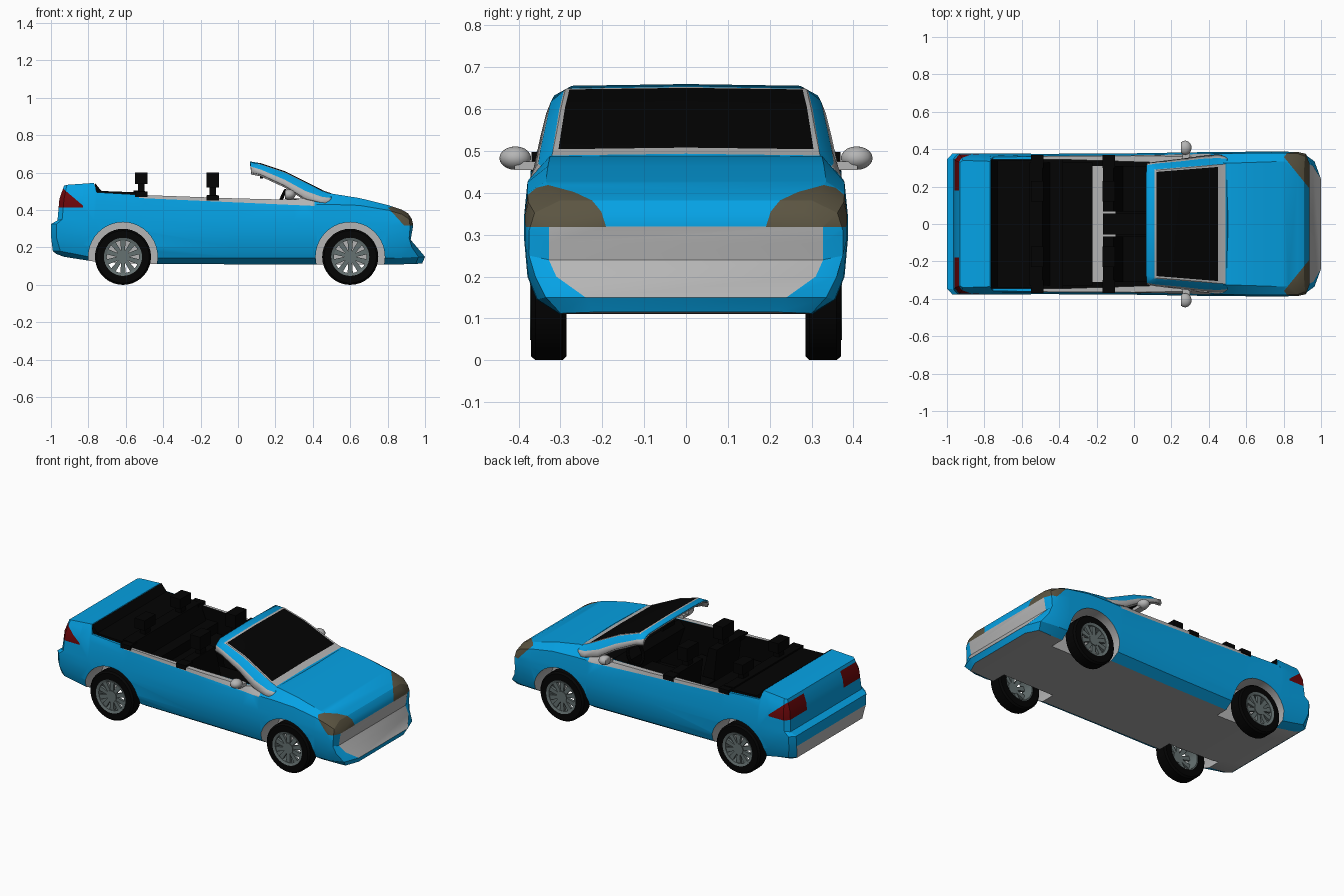
import bpy, bmesh, math
from mathutils import Vector, Matrix

if "Cube" in bpy.data.objects:
    bpy.data.objects.remove(bpy.data.objects["Cube"])

# Palette shared by every object in the same slot order
COLOURS = [("blue_paint", (0.0015, 0.36, 0.78)), ("light_grey", (0.46, 0.46, 0.46)),
           ("black", (0.001, 0.001, 0.001)), ("dark_red", (0.15, 0.002, 0.003)),
           ("lamp_brown", (0.105, 0.09, 0.054)), ("underside_grey", (0.39, 0.39, 0.39)),
           ("rim_grey", (0.13, 0.165, 0.165))]
MATS = []
for label, col in COLOURS:
    m = bpy.data.materials.new(label)
    m.diffuse_color = (*col, 1)
    m.use_nodes = True
    m.node_tree.nodes["Principled BSDF"].inputs["Base Color"].default_value = m.diffuse_color
    MATS.append(m)
BLUE, GREY, BLACK, RED, LAMP, UNDER, RIM = range(7)


def finish(name, bm, mat=None, normals=True):
    if mat is not None:
        for f in bm.faces:
            f.material_index = mat
    if normals:
        bmesh.ops.recalc_face_normals(bm, faces=bm.faces[:])
    me = bpy.data.meshes.new(name)
    bm.to_mesh(me)
    bm.free()
    for m in MATS:
        me.materials.append(m)
    ob = bpy.data.objects.new(name, me)
    bpy.context.collection.objects.link(ob)
    return ob


def activate(ob):
    bpy.ops.object.select_all(action='DESELECT')
    ob.select_set(True)
    bpy.context.view_layer.objects.active = ob


def smooth(ob, deg=25):
    activate(ob)
    bpy.ops.object.shade_smooth_by_angle(angle=math.radians(deg))


def paint(bm, planes, mat):
    """Cut out the convex region bounded by (point, inward normal) planes and colour it."""
    faces = bm.faces[:]
    for co, no in planes:
        co, no = Vector(co), Vector(no)
        geom = set(faces)
        for f in faces:
            geom.update(f.edges)
            geom.update(f.verts)
        res = bmesh.ops.bisect_plane(bm, geom=list(geom), dist=1e-5, plane_co=co, plane_no=no)
        faces = [f for f in res["geom"] if isinstance(f, bmesh.types.BMFace) and f.is_valid
                 and (f.calc_center_median() - co).dot(no) > 0]
    for f in faces:
        f.material_index = mat


def prism(name, pts, y0, y1, mat):
    """Extrude an x-z outline across y."""
    bm = bmesh.new()
    a = [bm.verts.new((x, y0, z)) for x, z in pts]
    b = [bm.verts.new((x, y1, z)) for x, z in pts]
    bm.faces.new(a)
    bm.faces.new(b[::-1])
    for i in range(len(pts)):
        j = (i + 1) % len(pts)
        bm.faces.new((a[i], b[i], b[j], a[j]))
    return finish(name, bm, mat)


def box(name, x0, x1, y0, y1, z0, z1, mat):
    return prism(name, [(x0, z0), (x1, z0), (x1, z1), (x0, z1)], y0, y1, mat)


# ---- Body shell: lofted rings of seven half-points, mirrored in y ----
def ring(x, zt, yt, zs, w, zb):
    return [(x, yt, zt), (x, w - .008, zs), (x, w, .345), (x, w, .29),
            (x, w - .008, .2), (x, w - .03, .145), (x, w - .085, zb)]


REAR = [[(-.93, .33, .53), (-.955, .34, .46), (-.965, .35, .345), (-1, .345, .325),
         (-1, .34, .26), (-.99, .32, .18), (-.97, .3, .165)],
        [(-.915, .34, .535), (-.93, .37, .46), (-.94, .376, .35), (-.97, .378, .325),
         (-.97, .373, .25), (-.95, .35, .18), (-.93, .3, .15)]]
FRONT = [[(.91, .3, .382), (.915, .362, .352), (.92, .375, .31), (.915, .375, .25),
          (.93, .36, .2), (.965, .335, .15), (.95, .3, .112)],
         [(.928, .28, .355), (.937, .328, .32), (.93, .328, .28), (.923, .328, .24),
          (.958, .31, .2), (1, .24, .15), (.985, .22, .115)]]
STATIONS = [(-.77, .545, .335, .47, .378, .125), (-.755, .495, .357, .45, .378, .122),
            (-.5, .48, .362, .43, .375, .112), (0, .462, .365, .42, .378, .11),
            (.3, .455, .36, .42, .383, .11), (.42, .48, .335, .43, .385, .11),
            (.5, .488, .325, .43, .385, .11), (.65, .464, .33, .425, .387, .11),
            (.8, .427, .335, .4, .387, .11), (.875, .402, .318, .378, .385, .11)]
bm = bmesh.new()
loops = []
for r in REAR + [ring(*s) for s in STATIONS] + FRONT:
    loops.append([bm.verts.new(p) for p in r]
                 + [bm.verts.new((x, -y, z)) for x, y, z in reversed(r)])
for a, b in zip(loops, loops[1:]):
    for i in range(14):
        j = (i + 1) % 14
        f = bm.faces.new((a[i], a[j], b[j], b[i]))
        f.material_index = UNDER if i == 6 else BLUE
for end, grey_rows in ((loops[0], (4,)), (loops[-1], (1, 2, 3, 4))):
    for i in range(6):
        f = bm.faces.new((end[i], end[i + 1], end[12 - i], end[13 - i]))
        f.material_index = GREY if i in grey_rows else BLUE
bmesh.ops.recalc_face_normals(bm, faces=bm.faces[:])
for s in (1, -1):
    # headlamps, tail lamps and waist trim
    paint(bm, [((.798, 0, 0), (1, 0, 0)), ((0, 0, .318), (0, 0, 1)),
               ((.80, .36 * s, 0), (.16, .13 * s, 0)), ((.795, 0, .42), (.11, 0, .1))], LAMP)
    paint(bm, [((-.83, 0, 0), (-1, 0, 0)), ((0, .18 * s, 0), (0, s, 0)),
               ((0, 0, .415), (0, 0, 1)), ((0, 0, .512), (0, 0, -1)),
               ((-.83, 0, .425), (-.085, 0, -.1))], RED)
    paint(bm, [((-.53, 0, 0), (1, 0, 0)), ((.41, 0, 0), (-1, 0, 0)),
               ((0, .33 * s, 0), (0, s, 0)), ((-.5, 0, .463), (.045, 0, 1))], GREY)
body = finish("body", bm, normals=False)

# Cabin opening and wheel wells are cut out of the shell
cutters = [box("cabin_cut", -.38, .40, -.345, .345, .16, .7, BLACK),
           box("rear_cabin_cut", -.765, -.37, -.345, .345, .4, .7, BLACK)]
for v in cutters[0].data.vertices:
    if v.co.x > 0:
        v.co.y *= .32 / .345
WHEEL_X = (-.615, .6)
for x in WHEEL_X:
    for s in (1, -1):
        bm = bmesh.new()
        bmesh.ops.create_cone(bm, cap_ends=True, segments=40, radius1=.185, radius2=.185, depth=.3,
                              matrix=Matrix.Translation((x, .36 * s, .15)) @ Matrix.Rotation(math.pi / 2, 4, 'X'))
        cutters.append(finish("well_cut", bm, GREY))
for c in cutters:
    activate(body)
    mod = body.modifiers.new("cut", 'BOOLEAN')
    mod.operation, mod.solver, mod.object = 'DIFFERENCE', 'EXACT', c
    bpy.ops.object.modifier_apply(modifier=mod.name)
    bpy.data.objects.remove(c)
smooth(body)

# ---- Windscreen, header and pillars: curved sheet with a grey inner liner ----
SCREEN = [[(.065, .272, .652), (.068, .312, .63), (.07, .322, .60)],
          [(.12, .287, .643), (.12, .32, .615), (.12, .33, .59)],
          [(.25, .297, .60), (.25, .332, .56), (.25, .345, .53)],
          [(.36, .307, .545), (.36, .345, .50), (.36, .36, .46)],
          [(.45, .316, .499), (.45, .35, .468), (.44, .368, .44)],
          [(.5, .32, .481), (.5, .345, .462), (.48, .365, .435)]]


def screen_sheet(name, base, drop, inset, thick):
    bm = bmesh.new()
    rows = []
    for r in SCREEN:
        half = [(x, y - inset, z - drop) for x, y, z in r]
        crown = (half[0][0], 0, half[0][2] + .004)
        pts = half[::-1] + [crown] + [(x, -y, z) for x, y, z in half]
        rows.append([bm.verts.new(p) for p in pts])
    for a, b in zip(rows, rows[1:]):
        for i in range(6):
            f = bm.faces.new((a[i], b[i], b[i + 1], a[i + 1]))
            f.material_index = GREY if i in (0, 5) else base  # lower pillar edge is trim
    # trim frame, then the glass inside it
    for mat, x0, x1, w in ((GREY, .108, .487, .288), (BLACK, .12, .447, .277)):
        paint(bm, [((x0, 0, 0), (1, 0, 0)), ((x1, 0, 0), (-1, 0, 0)),
                   ((.1, w, 0), (.08, -1, 0)), ((.1, -w, 0), (.08, 1, 0))], mat)
    ob = finish(name, bm)
    mod = ob.modifiers.new("thickness", 'SOLIDIFY')
    mod.thickness, mod.offset = thick, 0
    smooth(ob, 35)


screen_sheet("windscreen_frame", BLUE, 0, 0, .008)
screen_sheet("windscreen_liner", GREY, .009, .006, .004)

# ---- Interior ----
prism("folded_roof_cover", [(-.765, .40), (-.54, .40), (-.54, .495), (-.73, .502), (-.765, .545)], -.34, .34, BLACK)
prism("rear_seat_back", [(-.56, .4), (-.45, .4), (-.49, .5), (-.56, .505)], -.33, .33, BLACK)
box("rear_seat_cushion", -.385, -.222, -.33, .33, .16, .34, BLACK)
box("floor_strip", -.222, -.1, -.31, .31, .158, .168, GREY)
box("centre_console", -.165, .3, -.055, .055, .16, .3, BLACK)
for s, side in ((1, "left"), (-1, "right")):
    y0, y1 = sorted((.068 * s, .31 * s))
    prism(side + "_front_seat", [(-.13, .17), (.1, .17), (.11, .29), (-.06, .27), (-.11, .48), (-.165, .48)],
          y0, y1, BLACK)
    y0, y1 = sorted((.3 * s, .369 * s))
    for label, x, z in (("front", -.135, .47), ("rear", -.517, .49)):
        box(f"{side}_{label}_headrest", x - .034, x + .034, .175 * s - .055, .175 * s + .055, z + .05, .602, BLACK)
        box(f"{side}_{label}_headrest_post", x - .018, x + .018, .175 * s - .025, .175 * s + .025, z - .02, z + .06, BLACK)
        box(f"{side}_{label}_belt_guide", x - .034, x + .034, y0, y1, z - .02, z + .008, BLACK)
prism("dashboard", [(.4, .465), (.27, .46), (.23, .42), (.28, .27), (.4, .2)], -.318, .318, BLACK)
box("cabin_mirror", .118, .134, -.06, .06, .568, .592, BLACK)
box("cabin_mirror_stem", .122, .134, -.008, .008, .585, .632, BLACK)
bpy.ops.mesh.primitive_torus_add(major_segments=24, minor_segments=8, major_radius=.065, minor_radius=.009,
                                 location=(.225, .175, .445), rotation=(0, math.radians(-65), 0))
wheel = bpy.context.object
wheel.name = "steering_wheel"
wheel.data.materials.append(MATS[BLACK])

# ---- Door mirrors ----
for s, side in ((1, "left"), (-1, "right")):
    bm = bmesh.new()
    bmesh.ops.create_uvsphere(bm, u_segments=16, v_segments=10, radius=1,
                              matrix=Matrix.Translation((.273, .408 * s, .483)) @ Matrix.Diagonal((.035, .038, .028, 1)))
    for v in bm.verts:
        v.co.x = max(v.co.x, .25)
    smooth(finish(side + "_door_mirror", bm, GREY), 40)
    y0, y1 = sorted((.345 * s, .41 * s))
    box(side + "_mirror_arm", .26, .3, y0, y1, .455, .475, GREY)


# ---- Wheels ----
def lathe(bm, profile, n=36):
    """Revolve a closed (y, radius) profile about the y axis."""
    rings = [[bm.verts.new((r * math.cos(t), y, r * math.sin(t))) for y, r in profile]
             for t in (2 * math.pi * k / n for k in range(n))]
    for k in range(n):
        a, b = rings[k], rings[(k + 1) % n]
        for i in range(len(profile)):
            j = (i + 1) % len(profile)
            bm.faces.new((a[i], a[j], b[j], b[i]))


for x, end in zip(WHEEL_X, ("rear", "front")):
    for s, side in ((1, "left"), (-1, "right")):
        bm = bmesh.new()
        lathe(bm, [(y * s, r) for y, r in ((.285, .1), (.285, .14), (.295, .15), (.36, .15), (.371, .14), (.371, .1))])
        tyre = finish(f"{end}_{side}_tyre", bm, BLACK)
        bm = bmesh.new()
        lathe(bm, [(y * s, r) for y, r in ((.29, .093), (.29, .102), (.373, .102), (.368, .087))])
        bmesh.ops.create_cone(bm, cap_ends=True, segments=20, radius1=.034, radius2=.034, depth=.025,
                              matrix=Matrix.Translation((0, .355 * s, 0)) @ Matrix.Rotation(math.pi / 2, 4, 'X'))
        for k in range(10):
            spoke = bmesh.ops.create_cube(bm, size=1)["verts"]
            for v in spoke:
                outer = v.co.x > 0
                v.co = ((.094 if outer else .018), .355 * s + v.co.y * .016, v.co.z * (.03 if outer else .018))
            bmesh.ops.rotate(bm, verts=spoke, cent=(0, 0, 0),
                             matrix=Matrix.Rotation(math.radians(36 * k + 18), 3, 'Y'))
        rim = finish(f"{end}_{side}_rim", bm, RIM)
        for ob in (tyre, rim):
            ob.location = (x, 0, .15)
            smooth(ob)
